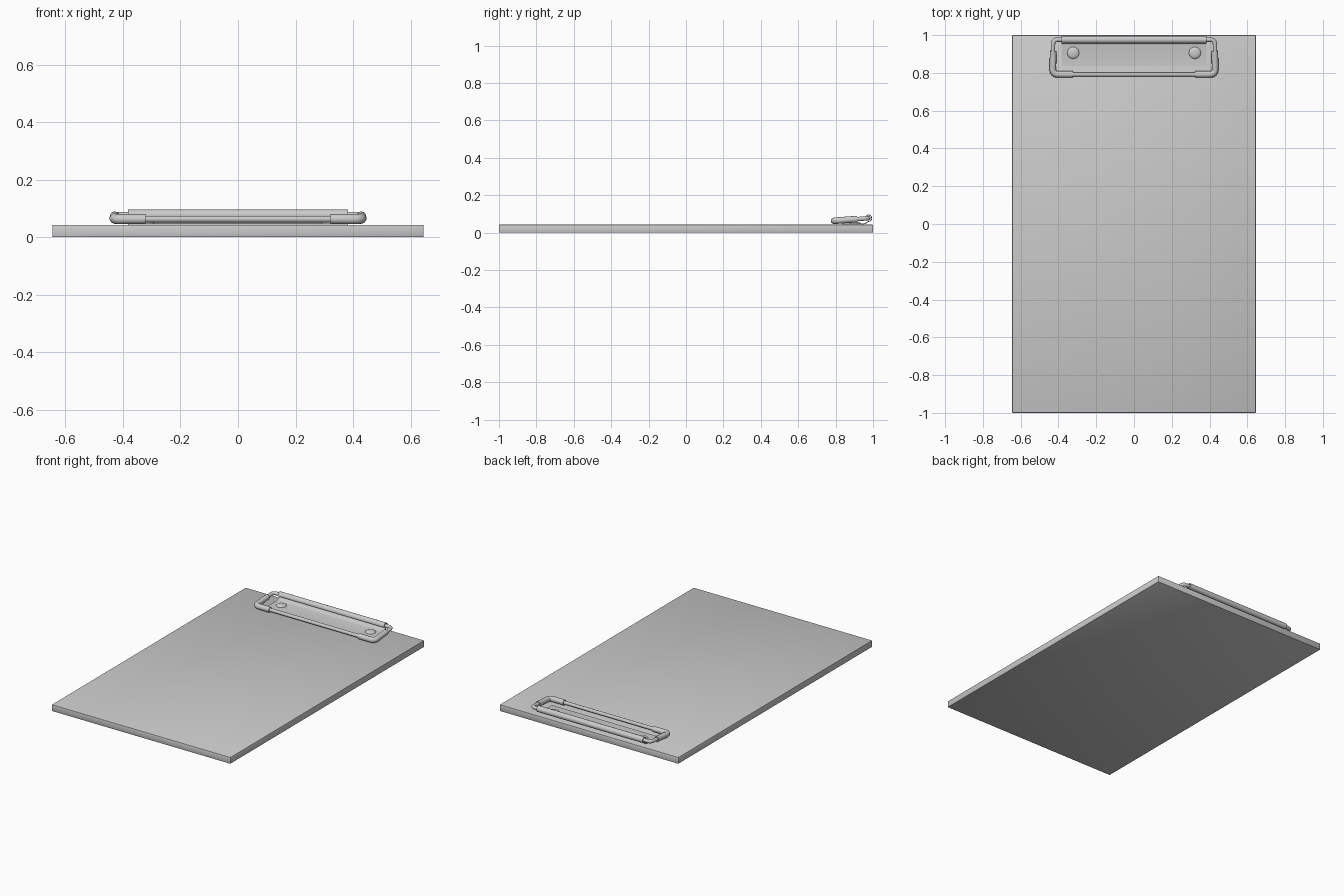
import bpy, bmesh, math
from mathutils import Vector

if "Cube" in bpy.data.objects:
    bpy.data.objects.remove(bpy.data.objects["Cube"])

BACK_Y, BACK_Z = 0.976, 0.077    # hinge axis
FRONT_Y, FRONT_Z = 0.792, 0.063  # front bar of the wire


def finish(ob, angle=35):
    bpy.ops.object.select_all(action='DESELECT')
    ob.select_set(True)
    bpy.context.view_layer.objects.active = ob
    bpy.ops.object.convert(target='MESH')
    bpy.ops.object.shade_smooth_by_angle(angle=math.radians(angle))


def mesh_object(name, bm):
    bmesh.ops.recalc_face_normals(bm, faces=bm.faces)
    me = bpy.data.meshes.new(name)
    bm.to_mesh(me)
    bm.free()
    ob = bpy.data.objects.new(name, me)
    bpy.context.collection.objects.link(ob)
    return ob


def rounded(points, radius, closed, steps=6):
    """Replace the corners of a path with smooth bends."""
    pts = [Vector(p) for p in points]
    out = []
    for i, p in enumerate(pts):
        if not closed and i in (0, len(pts) - 1):
            out.append(p)
            continue
        a, b = pts[i - 1], pts[(i + 1) % len(pts)]
        s = p + (a - p).normalized() * radius
        e = p + (b - p).normalized() * radius
        for k in range(steps + 1):
            t = k / steps
            w = 2 * t * (1 - t) * 1.1
            out.append((s * (1 - t) ** 2 + e * t ** 2 + p * w) / ((1 - t) ** 2 + t ** 2 + w))
    return out


def tube(name, points, bend, radius, closed):
    path = rounded(points, bend, closed)
    cu = bpy.data.curves.new(name, 'CURVE')
    cu.dimensions = '3D'
    cu.bevel_depth = radius
    cu.bevel_resolution = 4
    cu.use_fill_caps = True
    sp = cu.splines.new('POLY')
    sp.points.add(len(path) - 1)
    for q, p in zip(sp.points, path):
        q.co = (*p, 1)
    sp.use_cyclic_u = closed
    ob = bpy.data.objects.new(name, cu)
    bpy.context.collection.objects.link(ob)
    finish(ob, 50)


def side_point(x, y):
    """Point on the sloping plane of the wire frame."""
    t = (y - FRONT_Y) / (BACK_Y - FRONT_Y)
    return (x, y, FRONT_Z + t * (BACK_Z - FRONT_Z))


# Board with slightly eased edges
bm = bmesh.new()
bmesh.ops.create_cube(bm, size=1)
for v in bm.verts:
    v.co = (v.co.x * 1.29, v.co.y * 2, (v.co.z + 0.5) * 0.043)
bmesh.ops.bevel(bm, geom=bm.edges[:], offset=0.004, segments=2, profile=0.5, affect='EDGES')
finish(mesh_object("board", bm))

# Clip plate: flat strip whose rear edge curls around the hinge wire
profile = [(0.837, 0.0455), (0.945, 0.0455), (0.96, 0.049)]
for k in range(17):
    a = math.radians(-90 + 285 * k / 16)
    profile.append((BACK_Y + 0.017 * math.cos(a), BACK_Z + 0.017 * math.sin(a)))
bm = bmesh.new()
rows = [[bm.verts.new((x, y, z)) for x in (-0.383, 0.383)] for y, z in profile]
for r, s in zip(rows, rows[1:]):
    bm.faces.new((r[0], r[1], s[1], s[0]))
plate = mesh_object("clip_plate", bm)
mod = plate.modifiers.new("thickness", 'SOLIDIFY')
mod.thickness = 0.005
mod.offset = 0
finish(plate)

# Wire frame
tube("clip_wire", [side_point(-0.428, BACK_Y), side_point(-0.432, FRONT_Y),
                   side_point(0.432, FRONT_Y), side_point(0.428, BACK_Y)], 0.026, 0.0115, True)

# Corner grips and rivets, mirrored left and right
for side, s in (("left", -1), ("right", 1)):
    tube("grip_" + side, [side_point(s * 0.322, FRONT_Y), side_point(s * 0.430, FRONT_Y),
                          side_point(s * 0.428, 0.915)], 0.03, 0.0175, False)
    bm = bmesh.new()
    bmesh.ops.create_uvsphere(bm, u_segments=24, v_segments=12, radius=1)
    bmesh.ops.bisect_plane(bm, geom=bm.verts[:] + bm.edges[:] + bm.faces[:],
                           plane_co=(0, 0, 0), plane_no=(0, 0, -1), clear_outer=True)
    for v in bm.verts:
        v.co = (s * 0.322 + v.co.x * 0.032, 0.906 + v.co.y * 0.032, 0.047 + v.co.z * 0.012)
    finish(mesh_object("rivet_" + side, bm), 50)
